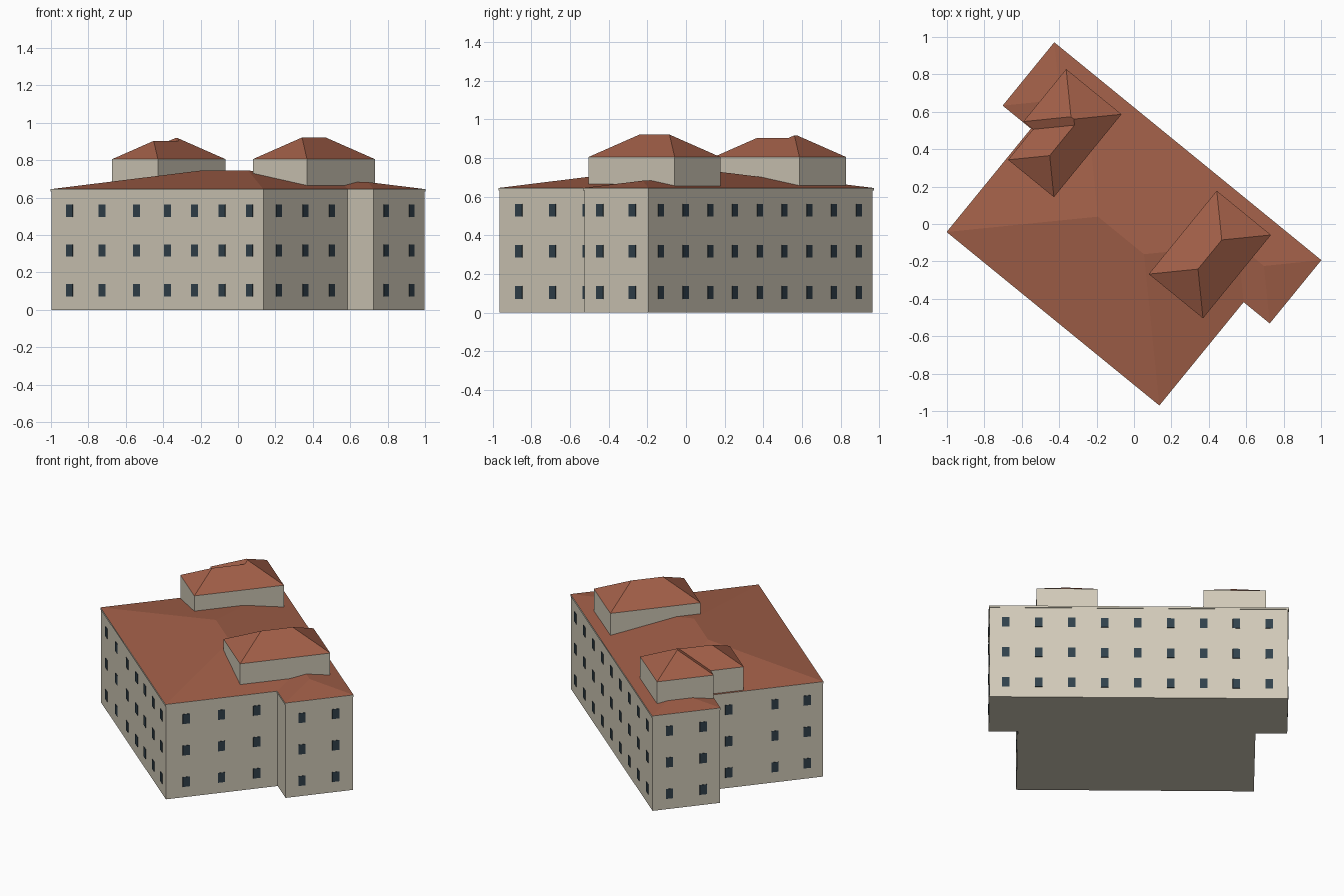
import bpy, bmesh, math
from mathutils import Matrix

if "Cube" in bpy.data.objects:
    bpy.data.objects.remove(bpy.data.objects["Cube"])

# Building axes: local x runs along the long facade, local y into the depth
PLACE = Matrix.Translation((0.135, -0.965, 0)) @ Matrix.Rotation(math.radians(-39.2), 4, 'Z')


def material(name, rgb):
    m = bpy.data.materials.new(name)
    m.diffuse_color = (*rgb, 1)
    m.use_nodes = True
    m.node_tree.nodes["Principled BSDF"].inputs["Base Color"].default_value = m.diffuse_color
    return m


WALL = material("plaster", (0.64, 0.59, 0.48))
TILE = material("roof_tile", (0.36, 0.115, 0.065))
GLASS = material("window_glass", (0.03, 0.052, 0.07))


def finish(name, bm, mat):
    bmesh.ops.recalc_face_normals(bm, faces=bm.faces)
    me = bpy.data.meshes.new(name)
    bm.to_mesh(me)
    bm.free()
    me.materials.append(mat)
    ob = bpy.data.objects.new(name, me)
    ob.matrix_world = PLACE
    bpy.context.collection.objects.link(ob)
    return ob


def prism(name, outline, z0, z1, mat):
    bm = bmesh.new()
    low = bm.faces.new([bm.verts.new((x, y, z0)) for x, y in outline])
    ext = bmesh.ops.extrude_face_region(bm, geom=[low], use_keep_orig=True)
    for v in ext["geom"]:
        if isinstance(v, bmesh.types.BMVert):
            v.co.z = z1
    return finish(name, bm, mat)


def hip_roof(name, outline, ridge, faces, z0, slope):
    """ridge points are (x, y, distance from eave); height = distance * slope"""
    bm = bmesh.new()
    vs = [bm.verts.new((x, y, z0)) for x, y in outline]
    vs += [bm.verts.new((x, y, z0 + d * slope)) for x, y, d in ridge]
    bm.faces.new(vs[:len(outline)])
    for f in faces:
        bm.faces.new([vs[i] for i in f])
    return finish(name, bm, TILE)


# Main footprint: wide body with a wing projecting at each rear end
L, D, NOTCH, XR, XL = -1.46, 1.142, 0.713, 0.18, -1.655


def footprint(o=0.0):
    return [(L - o, -o), (o, -o), (o, NOTCH - o), (XR + o, NOTCH - o),
            (XR + o, D + o), (XL - o, D + o), (XL - o, NOTCH - o), (L - o, NOTCH - o)]


prism("main_walls", footprint(), 0, 0.635, WALL)
prism("cornice", footprint(0.004), 0.632, 0.645, WALL)

# Main hip roof with two hipped wings
h, w = D / 2, (D - NOTCH) / 2
wy = NOTCH + w
hip_roof("main_roof", footprint(0.003),
         [(L + h, h, h), (-h, h, h),                 # 8, 9 main ridge
          (-w, wy, w), (XR - w, wy, w),              # 10, 11 right wing ridge
          (XL + w, wy, w), (L + w, wy, w)],          # 12, 13 left wing ridge
         [(0, 1, 9, 8), (1, 2, 10, 9), (2, 3, 11, 10), (3, 4, 11),
          (4, 5, 12, 13, 8, 9, 10, 11), (5, 6, 12), (6, 7, 13, 12), (7, 0, 8, 13)],
         0.645, 0.175)

# Right rooftop block
x0, x1, y0, y1 = -0.484, -0.110, 0.505, 1.080
r = (x1 - x0) / 2
box = [(x0, y0), (x1, y0), (x1, y1), (x0, y1)]
prism("right_block_walls", box, 0.64, 0.805, WALL)
hip_roof("right_block_roof", box, [(x0 + r, y0 + r, r), (x0 + r, y1 - r, r)],
         [(0, 1, 4), (1, 2, 5, 4), (2, 3, 5), (3, 0, 4, 5)], 0.805, 0.62)

# Left rooftop block: stepped outline following the notch of the main wall
x0, xn, x1, y0, yn, y1 = -1.519, -1.453, -1.137, 0.503, 0.713, 1.075
r, q = (x1 - xn) / 2, (y1 - yn) / 2
step = [(xn, y0), (x1, y0), (x1, y1), (x0, y1), (x0, yn), (xn, yn)]
prism("left_block_walls", step, 0.64, 0.805, WALL)
hip_roof("left_block_roof", step,
         [(xn + r, y0 + r, r), (xn + r, yn + r, r),
          (x1 - q, yn + q, q), (x0 + q, yn + q, q)],
         [(0, 1, 6), (1, 2, 8, 7, 6), (2, 3, 9, 8), (3, 4, 9),
          (4, 5, 7, 8, 9), (5, 0, 6, 7)], 0.805, 0.62)


# Windows: three storeys of thin panes on each wall
def windows(name, along_x, plane, places):
    bm = bmesh.new()
    for t in places:
        for z in (0.104, 0.317, 0.530):
            pos = (t, plane, z) if along_x else (plane, t, z)
            size = (0.046, 0.006, 0.066) if along_x else (0.006, 0.046, 0.066)
            bmesh.ops.create_cube(bm, size=1, matrix=Matrix.Translation(pos) @ Matrix.Diagonal((*size, 1)))
    finish(name, bm, GLASS)


windows("front_windows", True, 0, (-1.336, -1.110, -0.872, -0.658, -0.472, -0.284, -0.095))
windows("rear_windows", True, D, [0.08 - 0.2025 * i for i in range(9)])
windows("right_windows", False, 0, (0.13, 0.355, 0.58))
windows("left_windows", False, L, (0.10, 0.306, 0.60))
windows("right_wing_windows", False, XR, (0.818, 1.034))
windows("left_wing_windows", False, XL, (0.818, 1.034))
